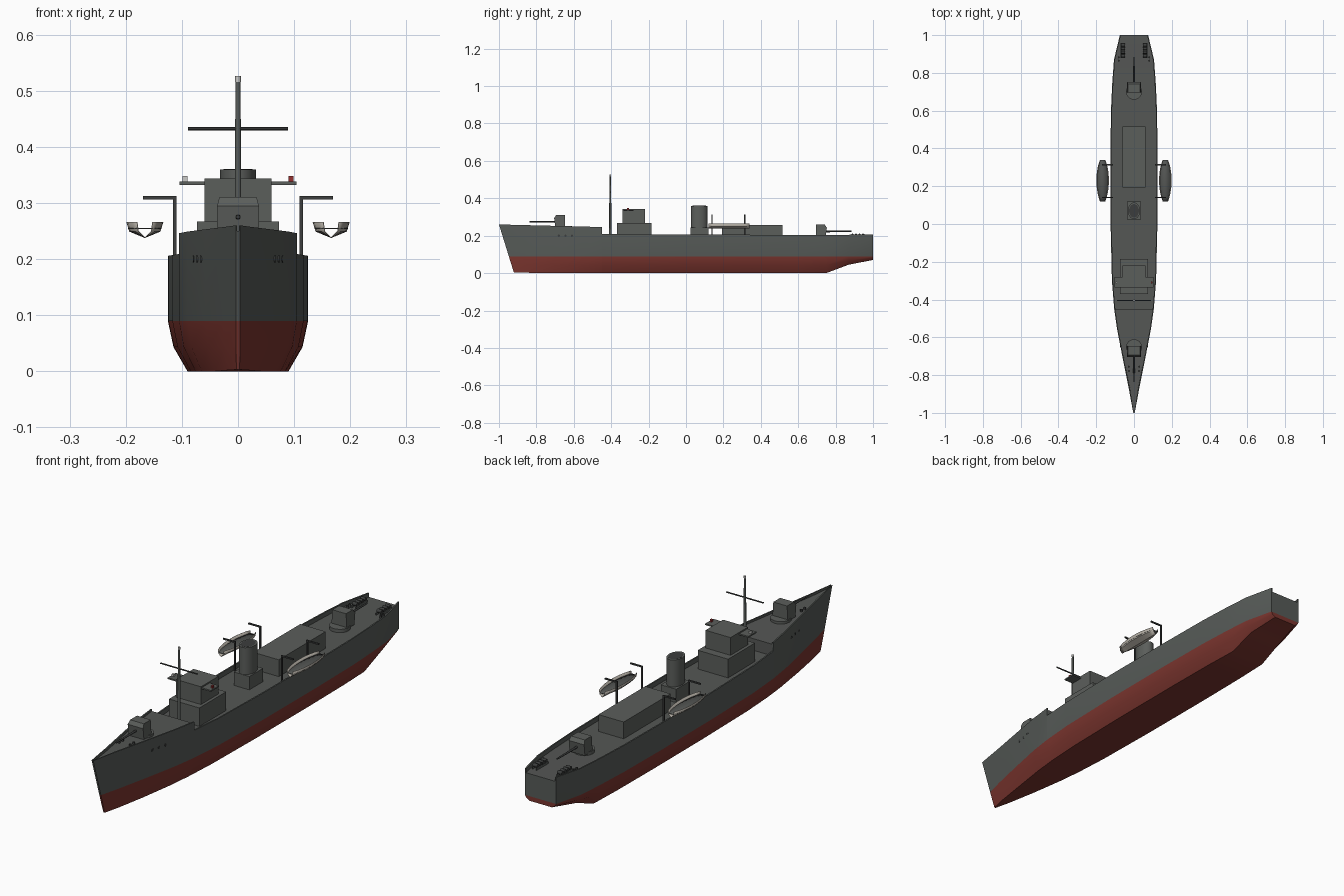
import bpy, bmesh, math
from mathutils import Vector

if "Cube" in bpy.data.objects:
    bpy.data.objects.remove(bpy.data.objects["Cube"])


def mat(name, r, g, b):
    m = bpy.data.materials.new(name)
    m.diffuse_color = (r, g, b, 1)
    m.use_nodes = True
    m.node_tree.nodes["Principled BSDF"].inputs["Base Color"].default_value = m.diffuse_color
    return m


HULL = mat("hull_grey", 0.095, 0.105, 0.098)
DECK = mat("deck_grey", 0.09, 0.095, 0.09)
RED = mat("antifouling_red", 0.2, 0.036, 0.028)
HOUSE = mat("superstructure_grey", 0.105, 0.112, 0.105)
DARK = mat("dark_metal", 0.045, 0.048, 0.047)
BOAT = mat("boat_cream", 0.45, 0.42, 0.37)
WHITE = mat("lamp_white", 0.6, 0.6, 0.58)
LAMP = mat("lamp_red", 0.3, 0.03, 0.03)


def finish(name, bm, mats, smooth=False, normals=True):
    if normals:
        bmesh.ops.recalc_face_normals(bm, faces=bm.faces)
    me = bpy.data.meshes.new(name)
    bm.to_mesh(me)
    bm.free()
    for m in mats:
        me.materials.append(m)
    ob = bpy.data.objects.new(name, me)
    bpy.context.collection.objects.link(ob)
    if smooth:
        bpy.ops.object.select_all(action='DESELECT')
        ob.select_set(True)
        bpy.context.view_layer.objects.active = ob
        bpy.ops.object.shade_smooth_by_angle(angle=math.radians(32))
    return ob


def box(name, x0, x1, y0, y1, z0, z1, m):
    bm = bmesh.new()
    bmesh.ops.create_cube(bm, size=1)
    for v in bm.verts:
        v.co = Vector(((x0 + x1) / 2 + v.co.x * (x1 - x0), (y0 + y1) / 2 + v.co.y * (y1 - y0),
                       (z0 + z1) / 2 + v.co.z * (z1 - z0)))
    return finish(name, bm, [m])


def rod(name, a, b, r, m, r2=None, n=12):
    a, b = Vector(a), Vector(b)
    bm = bmesh.new()
    bmesh.ops.create_cone(bm, cap_ends=True, segments=n, radius1=r, radius2=r if r2 is None else r2,
                          depth=(b - a).length)
    q = (b - a).to_track_quat('Z', 'Y')
    for v in bm.verts:
        v.co = q @ v.co + (a + b) / 2
    return finish(name, bm, [m], True)


# Hull: y, half width, keel z, bulwark top z, deck z, rake
STATIONS = [(-1, .004, .003, .26, .25, .31), (-.88, .026, .002, .257, .247, .12), (-.72, .058, 0, .253, .243, .04),
            (-.555, .09, 0, .249, .24, 0), (-.45, .105, 0, .246, .238, 0), (-.449, .105, 0, .209, .188, 0),
            (-.3, .117, 0, .207, .186, 0), (0, .124, 0, .206, .185, 0), (.35, .125, 0, .205, .185, 0),
            (.6, .122, 0, .205, .185, 0), (.75, .115, 0, .205, .186, 0), (.87, .106, .045, .205, .187, 0),
            (1, .075, .07, .206, .188, -.03)]


def build_hull():
    bm = bmesh.new()
    rings = []
    for y, w, k, top, deck, rake in STATIONS:
        b = min(.006, w * .5)
        half = [(.72 * w, k), (.92 * w, k + (.09 - k) * .48), (w, .09), (w, top), (w - b, top), (w - b, deck)]
        loop = half + [(-x, z) for x, z in reversed(half)]
        rings.append([bm.verts.new((x, y + rake * (top - z) * (1 if rake > 0 else .3), z)) for x, z in loop])
    for r, s in zip(rings, rings[1:]):
        for i in range(12):
            j = (i + 1) % 12
            f = bm.faces.new((r[i], r[j], s[j], s[i]))
            f.material_index = 1 if i in (0, 1, 9, 10, 11) else 2 if i == 5 else 0
    for r in (rings[0], rings[-1]):
        low = bm.faces.new([r[i] for i in (0, 1, 2, 9, 10, 11)])
        low.material_index = 1
        bm.faces.new(r[2:10])
    finish("hull", bm, [HULL, RED, DECK], True)


build_hull()

# Bridge with open wings and navigation lamps
box("bridge_lower", -.073, .073, -.37, -.185, .18, .267, HOUSE)
box("bridge_upper", -.06, .06, -.34, -.22, .267, .344, HOUSE)
box("bridge_wings", -.104, .104, -.335, -.28, .332, .338, HOUSE)
box("port_lamp", .09, .099, -.315, -.305, .338, .348, LAMP)
box("starboard_lamp", -.099, -.09, -.315, -.305, .338, .348, WHITE)

# Mast, yard and masthead lamp
rod("mast", (0, -.405, .18), (0, -.405, .517), .0065, HULL, .0045)
rod("mast_yard", (-.089, -.405, .432), (.089, -.405, .432), .003, DARK, n=8)
rod("masthead_lamp", (0, -.405, .516), (0, -.405, .526), .005, WHITE)

# Funnel and aft deckhouse
box("funnel_base", -.037, .037, .025, .12, .18, .243, HOUSE)
for nm, z0, z1, r, m in (("funnel", .243, .36, .032, HOUSE), ("funnel_opening", .3595, .3605, .026, DARK)):
    ob = rod(nm, (0, 0, z0), (0, 0, z1), r, m, n=32)
    for v in ob.data.vertices:
        v.co.y = v.co.y * 1.38 + .07
box("aft_deckhouse", -.061, .061, .193, .515, .18, .258, HOUSE)


# Guns: shield from an extruded side profile
def gun(name, y, z, d):
    rod(name + "_base", (0, y, z - .01), (0, y, z + .012), .042, HOUSE, n=24)
    prof = [(.047, .005), (.053, .055), (.042, .071), (-.005, .071), (-.005, .005)]
    bm = bmesh.new()
    ends = [[bm.verts.new((s * (.033 if h > .06 else .037), y + d * a, z + h)) for a, h in prof] for s in (-1, 1)]
    for e in ends:
        bm.faces.new(e)
    for i in range(5):
        j = (i + 1) % 5
        bm.faces.new((ends[0][i], ends[0][j], ends[1][j], ends[1][i]))
    finish(name + "_shield", bm, [HOUSE])
    rod(name + "_barrel", (0, y + d * .03, z + .035), (0, y + d * .185, z + .035), .005, DARK, .0035)


gun("fore_gun", -.652, .24, -1)
gun("aft_gun", .7, .188, 1)


# Lifeboats: open shells with an inner floor
def lifeboat(name, cx):
    bm = bmesh.new()
    rows, floor = [], []
    n = 10
    for i in range(n + 1):
        t = 2 * i / n - 1
        w = .033 - .0185 * abs(t) ** 2.2
        y = .23 + .11 * t
        sec = [(-1, .266), (-.84, .249), (0, .2375), (.84, .249), (1, .266)]
        rows.append([bm.verts.new((cx + a * w, y, z)) for a, z in sec])
        floor.append([bm.verts.new((cx + a * w * .9, y, .255)) for a in (-1, 1)])
    for group, idx in ((rows, 0), (floor, 1)):
        for r, s in zip(group, group[1:]):
            for k in range(len(r) - 1):
                f = bm.faces.new((r[k], s[k], s[k + 1], r[k + 1]))
                f.material_index = idx
                if idx:
                    f.normal_flip()
    for f in bm.faces:
        f.normal_update()
        up = f.normal.z > 0
        if up != (f.material_index == 1):
            f.normal_flip()
    ob = finish(name, bm, [BOAT, DECK], True, False)
    sol = ob.modifiers.new("shell", 'SOLIDIFY')
    sol.thickness = .0015


for side, s in (("port", 1), ("starboard", -1)):
    lifeboat(side + "_lifeboat", s * .166)
    # Davits
    for i, y in enumerate((.14, .314)):
        x = sorted((s * .110, s * .116))
        box(f"{side}_davit_post_{i}", x[0], x[1], y - .003, y + .003, .18, .312, DARK)
        x = sorted((s * .110, s * .169))
        box(f"{side}_davit_arm_{i}", x[0], x[1], y - .003, y + .003, .306, .312, DARK)
    # Depth charge rack
    for i in range(4):
        y = .89 + .019 * i
        rod(f"{side}_depth_charge_{i}", (s * .048, y, .203), (s * .07, y, .203), .008, DARK)
    for x in (.049, .069):
        box(f"{side}_rack_rail_{x}", s * x - .0015, s * x + .0015, .878, .958, .184, .197, HULL)
    # Bollards on forecastle and quarterdeck
    for i, (x, y, z) in enumerate(((.027, -.755, .24), (.027, -.778, .24), (.08, .865, .185), (.08, .882, .185))):
        rod(f"{side}_bollard_{i}", (s * x, y, z), (s * x, y, z + .014), .005, DARK)
    # Portholes along the bow
    for i in range(3):
        y = -.68 + .035 * i
        w = .058 + (y + .72) / .165 * .032
        rod(f"{side}_porthole_{i}", (s * (w - .004), y, .2), (s * (w + .001), y, .2), .006, DARK)
